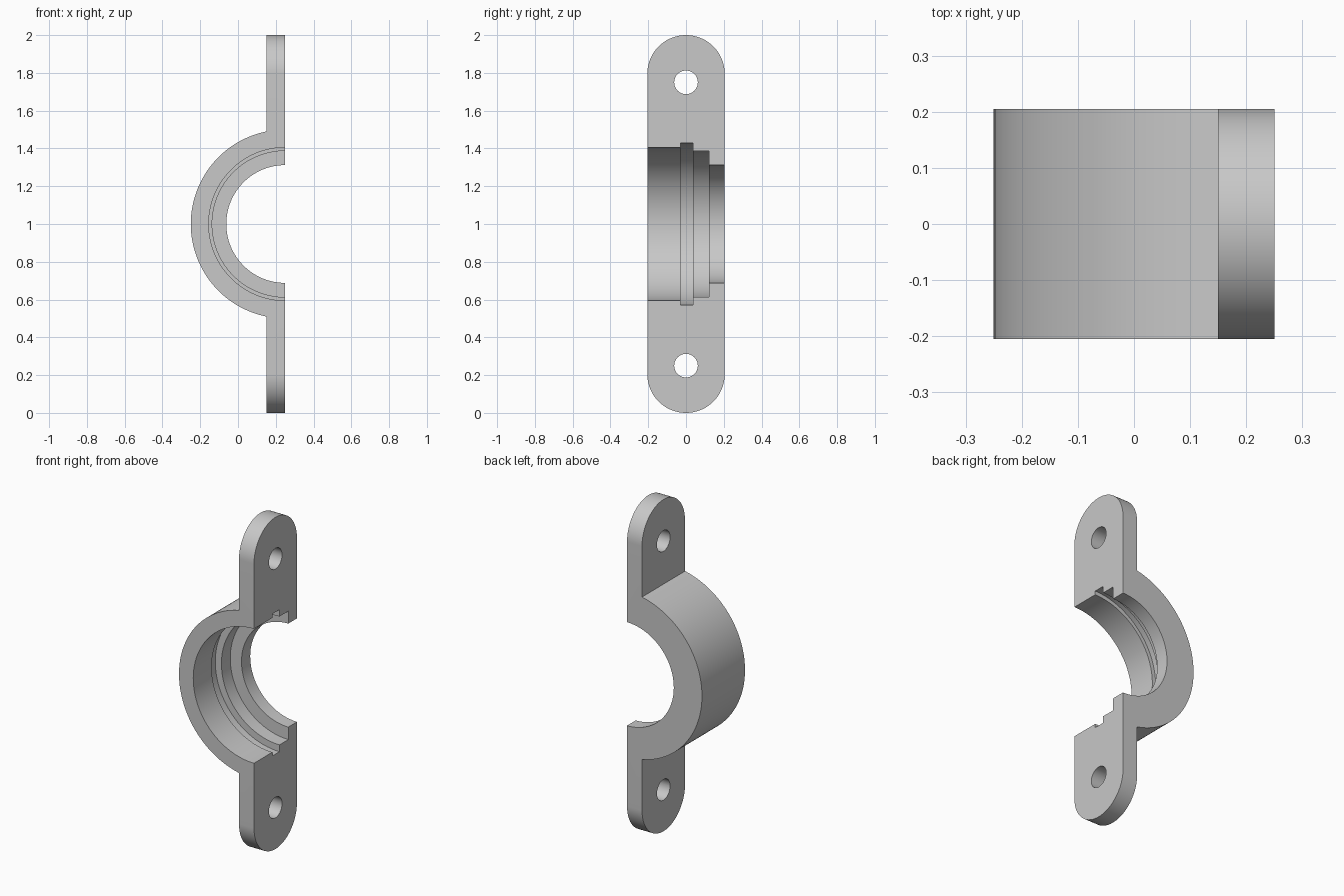
import bpy, bmesh
from math import sin, cos, pi, sqrt
from mathutils import Vector

cube = bpy.data.objects.get("Cube")
if cube:
    bpy.data.objects.remove(cube, do_unlink=True)

FACE = 0.25      # flat mating face, also the bore axis in x
BACK = 0.15      # back of the mounting ears
HALF = 0.205     # half width
OUTER = 0.5      # outer clamp radius


def make_object(name, bm):
    bmesh.ops.recalc_face_normals(bm, faces=bm.faces)
    mesh = bpy.data.meshes.new(name)
    bm.to_mesh(mesh)
    bm.free()
    obj = bpy.data.objects.new(name, mesh)
    bpy.context.collection.objects.link(obj)
    return obj


def prism(name, points, depth):
    """Extrude a closed outline along the given vector."""
    bm = bmesh.new()
    face = bm.faces.new([bm.verts.new(p) for p in points])
    new = bmesh.ops.extrude_face_region(bm, geom=[face])["geom"]
    bmesh.ops.translate(bm, vec=depth, verts=[v for v in new if isinstance(v, bmesh.types.BMVert)])
    return make_object(name, bm)


def lathe(name, profile, centre, steps=128):
    """Revolve (radius, y) points around a y axis through centre, closing the ends."""
    bm = bmesh.new()
    rings = [[bm.verts.new((centre[0] + r * cos(2 * pi * i / steps), y,
                            centre[1] + r * sin(2 * pi * i / steps)))
              for i in range(steps)] for r, y in profile]
    for a, b in zip(rings, rings[1:]):
        for i in range(steps):
            j = (i + 1) % steps
            bm.faces.new((a[i], a[j], b[j], b[i]))
    bm.faces.new(rings[0])
    bm.faces.new(rings[-1])
    return make_object(name, bm)


def boolean(target, tool, operation):
    mod = target.modifiers.new(operation, 'BOOLEAN')
    mod.operation = operation
    mod.solver = 'EXACT'
    mod.object = tool
    bpy.context.view_layer.objects.active = target
    bpy.ops.object.modifier_apply(modifier=mod.name)
    bpy.data.objects.remove(tool, do_unlink=True)


# Side silhouette: half disc with straight ears
rise = sqrt(OUTER ** 2 - (FACE - BACK) ** 2)
outline = [(FACE, -0.3, -0.1), (BACK, -0.3, -0.1), (BACK, -0.3, 1 - rise)]
limit = math_limit = pi / 2 - 0.2014
outline += [(FACE - OUTER * cos(a), -0.3, 1 + OUTER * sin(a))
            for a in [limit * i / 40 for i in range(-39, 40)]]
outline += [(BACK, -0.3, 1 + rise), (BACK, -0.3, 2.1), (FACE, -0.3, 2.1)]
clamp = prism("half_clamp", outline, Vector((0, 0.6, 0)))

# Rounded ear ends
stadium = [(-0.5, HALF * cos(pi * i / 48), 2 - HALF + HALF * sin(pi * i / 48)) for i in range(49)]
stadium += [(x, -y, 2 - z) for x, y, z in stadium]
boolean(clamp, prism("ear_outline", stadium, Vector((1, 0, 0))), 'INTERSECT')

# Stepped bore with seal groove
bore = [(0.405, -0.3), (0.405, -0.03), (0.428, -0.03), (0.428, 0.038),
        (0.387, 0.038), (0.387, 0.122), (0.312, 0.122), (0.312, 0.3)]
boolean(clamp, lathe("bore_cutter", bore, (FACE, 1)), 'DIFFERENCE')

# Bolt holes
for z in (0.25, 1.75):
    hole = [(0, 0.0625 * cos(2 * pi * i / 48), z + 0.0625 * sin(2 * pi * i / 48)) for i in range(48)]
    boolean(clamp, prism("hole_cutter", hole, Vector((0.5, 0, 0))), 'DIFFERENCE')

# Grey finish
grey = bpy.data.materials.new("plain_grey")
grey.use_nodes = True
colour = (0.58, 0.58, 0.58, 1)
grey.diffuse_color = colour
grey.node_tree.nodes["Principled BSDF"].inputs["Base Color"].default_value = colour
clamp.data.materials.clear()
clamp.data.materials.append(grey)

bpy.ops.object.select_all(action='DESELECT')
clamp.select_set(True)
bpy.context.view_layer.objects.active = clamp
bpy.ops.object.shade_smooth_by_angle(angle=0.5)
